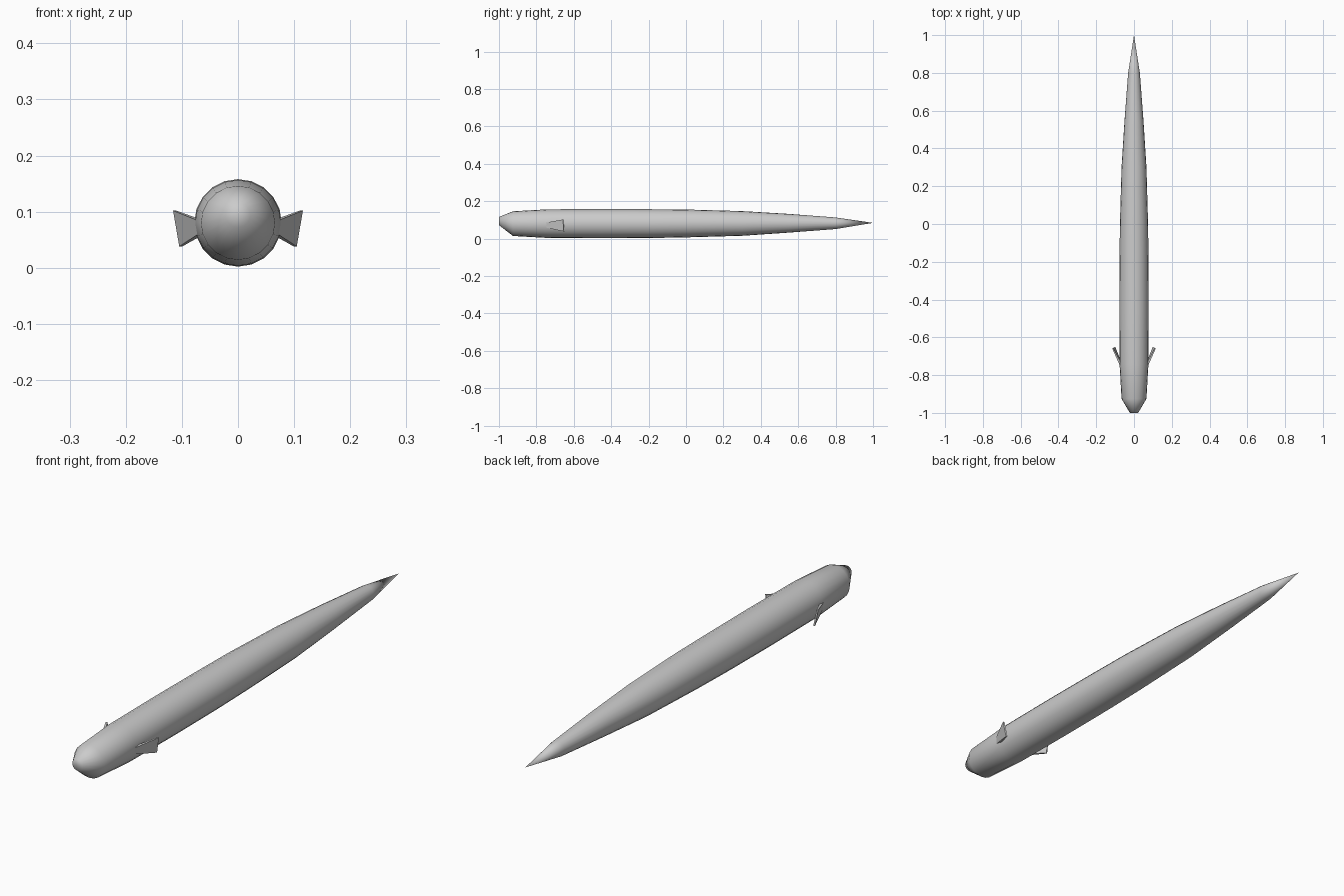
import bpy, bmesh, math
from mathutils import Vector

cube = bpy.data.objects.get("Cube")
if cube:
    bpy.data.objects.remove(cube, do_unlink=True)

# Single grey skin colour
grey = bpy.data.materials.new("plain grey")
grey.use_nodes = True
colour = (0.6, 0.6, 0.6, 1)
grey.diffuse_color = colour
grey.node_tree.nodes["Principled BSDF"].inputs["Base Color"].default_value = colour


def add_object(name, bm):
    bmesh.ops.recalc_face_normals(bm, faces=bm.faces[:])
    mesh = bpy.data.meshes.new(name)
    bm.to_mesh(mesh)
    bm.free()
    mesh.materials.append(grey)
    for p in mesh.polygons:
        p.use_smooth = True
    obj = bpy.data.objects.new(name, mesh)
    bpy.context.collection.objects.link(obj)
    return obj


# Body: rings along y as (y, radius, centre height), closed by a snout and a tail point
SIDES = 20
rings = [(-1.0, 0.022, 0.094), (-0.925, 0.066, 0.080), (-0.74, 0.0765, 0.080),
         (-0.45, 0.078, 0.080), (-0.2, 0.077, 0.080), (0.0, 0.0745, 0.081),
         (0.3, 0.066, 0.081), (0.55, 0.050, 0.082), (0.8, 0.031, 0.082)]
bm = bmesh.new()
loops = []
for y, r, zc in rings:
    angles = [2 * math.pi * i / SIDES for i in range(SIDES)]
    loops.append([bm.verts.new((r * math.sin(a), y, zc + r * math.cos(a))) for a in angles])
for a, b in zip(loops, loops[1:]):
    for i in range(SIDES):
        j = (i + 1) % SIDES
        bm.faces.new((a[i], a[j], b[j], b[i]))
snout = bm.verts.new((0, -1.0, 0.094))
tail = bm.verts.new((0, 1.0, 0.084))
for i in range(SIDES):
    j = (i + 1) % SIDES
    bm.faces.new((snout, loops[0][j], loops[0][i]))
    bm.faces.new((tail, loops[-1][i], loops[-1][j]))
add_object("body", bm)


# Side fins: thin wedges that flare backwards and outwards from a narrow root
def add_fin(name, side):
    root = [Vector((0.064, -0.755, 0.061)), Vector((0.066, -0.755, 0.084))]
    tip = [Vector((0.102, -0.652, 0.038)), Vector((0.113, -0.657, 0.102))]
    across = Vector((0.91, -0.41, 0))
    bm = bmesh.new()
    ends = []
    for (low, high), half in ((root, 0.006), (tip, 0.003)):
        corners = (low - across * half, low + across * half,
                   high + across * half, high - across * half)
        ends.append([bm.verts.new((c.x * side, c.y, c.z)) for c in corners])
    a, b = ends
    bm.faces.new(a)
    bm.faces.new(b)
    for i in range(4):
        j = (i + 1) % 4
        bm.faces.new((a[i], a[j], b[j], b[i]))
    fin = add_object(name, bm)
    bpy.ops.object.select_all(action="DESELECT")
    fin.select_set(True)
    bpy.context.view_layer.objects.active = fin
    bpy.ops.object.shade_smooth_by_angle(angle=math.radians(40))


add_fin("left_fin", 1)
add_fin("right_fin", -1)
